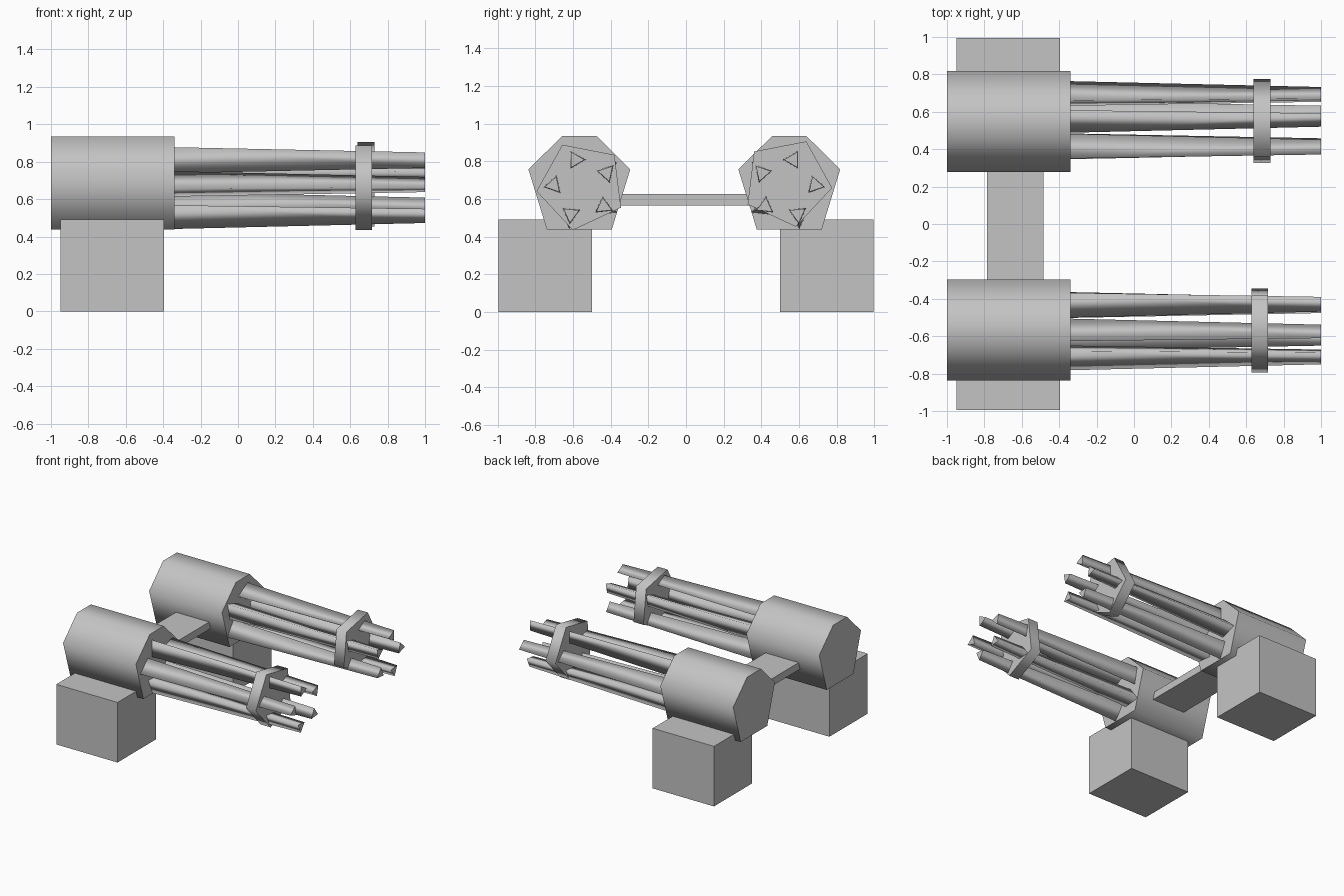
import bpy, bmesh
from math import cos, sin, radians

if "Cube" in bpy.data.objects:
    bpy.data.objects.remove(bpy.data.objects["Cube"])

GREY = (0.55, 0.55, 0.55, 1)
metal = bpy.data.materials.new("plain_grey")
metal.use_nodes = True
metal.diffuse_color = GREY
metal.node_tree.nodes["Principled BSDF"].inputs["Base Color"].default_value = GREY

MID_Y = -0.009  # mirror line between the two guns


def polar(cy, cz, radius, angles):
    """Points (y, z) around a centre."""
    return [(cy + radius * cos(radians(a)), cz + radius * sin(radians(a))) for a in angles]


def loft(name, back, front, x0, x1, smooth=True):
    """Capped prism along x between two matching (y, z) outlines."""
    bm = bmesh.new()
    a = [bm.verts.new((x0, y, z)) for y, z in back]
    b = [bm.verts.new((x1, y, z)) for y, z in front]
    bm.faces.new(a)
    bm.faces.new(b)
    n = len(a)
    for i in range(n):
        j = (i + 1) % n
        bm.faces.new((a[i], a[j], b[j], b[i])).smooth = smooth
    bmesh.ops.recalc_face_normals(bm, faces=bm.faces)
    mesh = bpy.data.meshes.new(name)
    bm.to_mesh(mesh)
    bm.free()
    mesh.materials.append(metal)
    obj = bpy.data.objects.new(name, mesh)
    bpy.context.collection.objects.link(obj)
    return obj


def box(name, x0, x1, y0, y1, z0, z1):
    outline = [(y0, z0), (y1, z0), (y1, z1), (y0, z1)]
    return loft(name, outline, outline, x0, x1, smooth=False)


for side, label in ((1, "right"), (-1, "left")):
    def place(points):
        return [(MID_Y + side * y, z) for y, z in points]

    # Six-sided housing
    half = [(0.09, 0.935), (0.27, 0.757), (0.172, 0.437)]
    outline = half + [(-y, z) for y, z in reversed(half)]
    outline = place([(y - 0.557, z) for y, z in outline])
    loft(label + "_housing", outline, outline, -1, -0.34)

    # Five tapering three-sided barrels
    for k in range(5):
        turn = -72 * k
        (cy, cz), = polar(-0.543, 0.66, 0.152, [103 + turn])
        corners = [turn + c for c in (0, 120, 240)]
        loft(f"{label}_barrel_{k + 1}", place(polar(cy, cz, 0.08, corners)),
             place(polar(cy, cz, 0.048, corners)), -0.34, 1)

    # Five-sided clamp plate
    lift = 0 if side == 1 else 0.018
    x = 0.627 if side == 1 else 0.64
    plate = place(polar(-0.546, 0.67 + lift, 0.24, [115 + 72 * k for k in range(5)]))
    loft(label + "_clamp", plate, plate, x, x + 0.09)

    # Base block
    box(label + "_base", -0.95, -0.395, *sorted((side * -0.5, side * -0.995)), 0, 0.492)

# Cross bar joining the housings
box("cross_bar", -0.785, -0.485, -0.4, 0.38, 0.565, 0.625)
